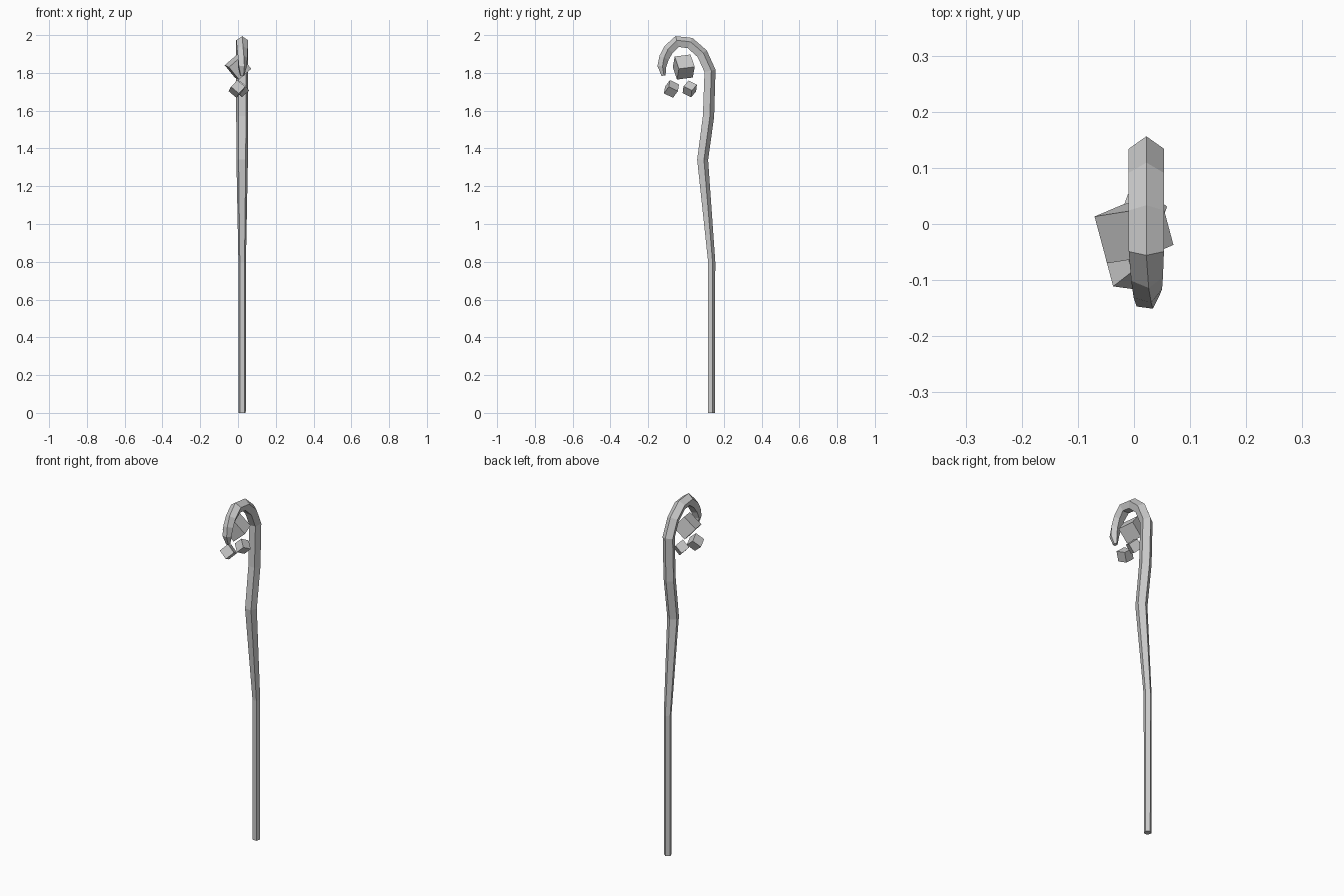
import bpy, bmesh, math
from mathutils import Vector, Matrix

if "Cube" in bpy.data.objects:
    bpy.data.objects.remove(bpy.data.objects["Cube"])

CX = 0.022   # x position of the staff plane
SIDES = 5

# Staff centre line: (y, z, radius, twist in degrees)
path = [
    (0.133, 0.0, 0.020, 0), (0.134, 0.80, 0.021, 0), (0.085, 1.34, 0.032, 0),
    (0.116, 1.57, 0.033, 0), (0.124, 1.81, 0.033, 0), (0.083, 1.900, 0.033, 0),
    (0.020, 1.955, 0.033, 0), (-0.046, 1.963, 0.033, 0), (-0.091, 1.923, 0.030, 8),
    (-0.116, 1.880, 0.028, 18), (-0.129, 1.835, 0.025, 28), (-0.120, 1.785, 0.012, 36),
]


def finish(name, bm):
    bmesh.ops.recalc_face_normals(bm, faces=bm.faces)
    mesh = bpy.data.meshes.new(name)
    bm.to_mesh(mesh)
    bm.free()
    obj = bpy.data.objects.new(name, mesh)
    bpy.context.collection.objects.link(obj)
    return obj


# Crooked staff: pentagon swept along the path, one ridge facing outward
bm = bmesh.new()
pts = [Vector((CX, p[0], p[1])) for p in path]
rings = []
for i, (c, p) in enumerate(zip(pts, path)):
    a = (c - pts[i - 1]).normalized() if i else Vector()
    b = (pts[i + 1] - c).normalized() if i < len(pts) - 1 else Vector()
    t = (a + b).normalized()
    n = Vector((0, t.z, -t.y))
    ring = []
    for k in range(SIDES):
        ang = math.tau * k / SIDES + math.radians(p[3])
        ring.append(bm.verts.new(c + p[2] * (math.cos(ang) * n + math.sin(ang) * Vector((1, 0, 0)))))
    rings.append(ring)
for r0, r1 in zip(rings, rings[1:]):
    for k in range(SIDES):
        j = (k + 1) % SIDES
        bm.faces.new((r0[k], r0[j], r1[j], r1[k]))
bm.faces.new(rings[0])
bm.faces.new(rings[-1])
finish("crook_staff", bm)


# Floating cubes inside the crook
def cube(name, size, loc, rx, ry, rz):
    rot = [Matrix.Rotation(math.radians(v), 4, ax) for v, ax in ((rz, 'Z'), (rx, 'X'), (ry, 'Y'))]
    bm = bmesh.new()
    bmesh.ops.create_cube(bm, size=size, matrix=Matrix.Translation(loc) @ rot[0] @ rot[1] @ rot[2])
    finish(name, bm)


cube("large_floating_cube", 0.087, (0, -0.012, 1.831), 7, 49, 15)
cube("small_floating_cube_front", 0.055, (-0.006, -0.077, 1.715), -25, 45, 15)
cube("small_floating_cube_back", 0.052, (0.016, 0.020, 1.715), -25, 40, -20)
